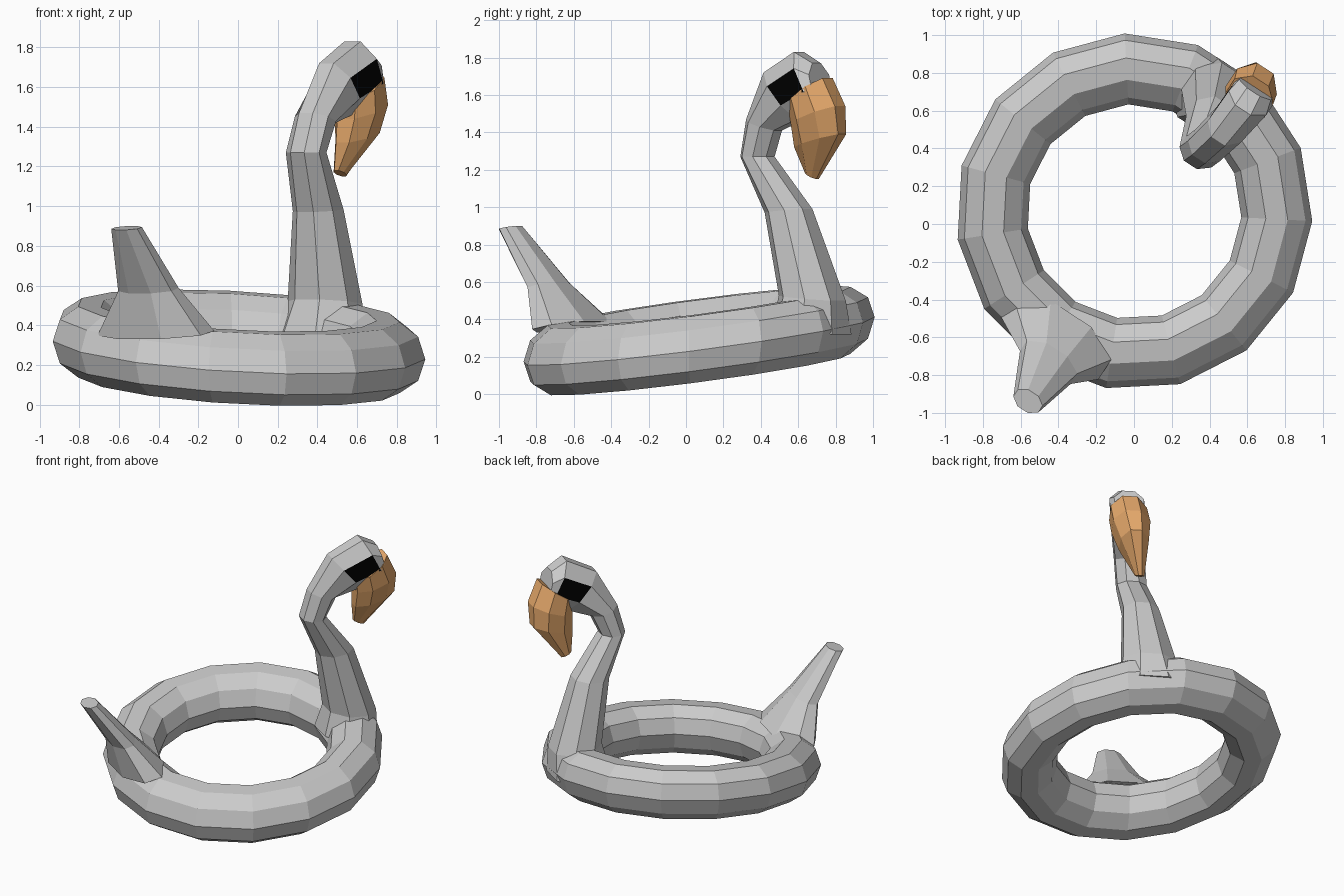
import bpy, bmesh, math
from mathutils import Vector, Matrix

if "Cube" in bpy.data.objects:
    bpy.data.objects.remove(bpy.data.objects["Cube"])

# Neck, head and tail all lie along one diagonal: t runs along it, q across it
ANG = math.radians(57)
ALONG = Vector((math.cos(ANG), math.sin(ANG), 0))
ACROSS = Vector((math.sin(ANG), -math.cos(ANG), 0))
SIDES = 8


def material(name, color):
    m = bpy.data.materials.new(name)
    m.diffuse_color = color
    m.use_nodes = True
    m.node_tree.nodes["Principled BSDF"].inputs["Base Color"].default_value = m.diffuse_color
    return m


def section(rear, front, b, q):
    """Octagon spanning rear..front (t, z) with half width b, shifted sideways by q."""
    r = ALONG * rear[0] + Vector((0, 0, rear[1]))
    f = ALONG * front[0] + Vector((0, 0, front[1]))
    mid, half = (r + f) / 2 + ACROSS * q, (f - r) / 2
    k = 1 / math.cos(math.pi / SIDES)
    pts = []
    for i in range(SIDES):
        a = 2 * math.pi * (i + 0.5) / SIDES
        pts.append(mid + half * k * math.cos(a) + ACROSS * b * k * math.sin(a))
    return pts


def loft(name, sections, mats=(), dark_band=None):
    bm = bmesh.new()
    rings = [[bm.verts.new(p) for p in section(*s)] for s in sections]
    for n, (lo, hi) in enumerate(zip(rings, rings[1:])):
        for i in range(SIDES):
            j = (i + 1) % SIDES
            face = bm.faces.new((lo[i], lo[j], hi[j], hi[i]))
            # the two side faces of the chosen band become the eyes
            if n == dark_band and i in (1, 5):
                face.material_index = 1
    bm.faces.new(rings[0])
    bm.faces.new(rings[-1])
    bmesh.ops.recalc_face_normals(bm, faces=bm.faces)
    mesh = bpy.data.meshes.new(name)
    bm.to_mesh(mesh)
    bm.free()
    for m in mats:
        mesh.materials.append(m)
    ob = bpy.data.objects.new(name, mesh)
    bpy.context.collection.objects.link(ob)
    return ob


grey = material("grey", (0.8, 0.8, 0.8, 1))
black = material("black", (0.0, 0.0, 0.0, 1))
orange = material("orange", (0.8, 0.4, 0.15, 1))

# Swim ring, slightly tilted
bpy.ops.mesh.primitive_torus_add(major_segments=15, minor_segments=10,
                                 major_radius=0.757, minor_radius=0.188)
ring = bpy.context.object
ring.name = "swim_ring"
tilt = Matrix.Identity(4)
tilt[2][0], tilt[2][1] = -0.055, 0.13
ring.data.transform(Matrix.Translation((0, 0.065, 0.287)) @ tilt
                    @ Matrix.Rotation(math.radians(-3), 4, 'Z'))

# Neck and head, with the eyes on the band behind the beak
loft("neck_and_head", [
    ((0.60, 0.36), (0.98, 0.32), 0.23, -0.02),
    ((0.64, 0.53), (0.97, 0.50), 0.18, 0.00),
    ((0.56, 0.97), (0.80, 0.99), 0.12, 0.04),
    ((0.425, 1.27), (0.59, 1.27), 0.10, 0.08),
    ((0.475, 1.47), (0.65, 1.41), 0.10, 0.10),
    ((0.61, 1.72), (0.82, 1.47), 0.105, 0.135),
    ((0.82, 1.83), (0.97, 1.53), 0.118, 0.155),
    ((0.93, 1.77), (0.98, 1.56), 0.10, 0.15),
], (grey, black), dark_band=5)

# Beak
loft("beak", [
    ((0.78, 1.54), (1.00, 1.69), 0.122, 0.150),
    ((0.79, 1.44), (1.07, 1.54), 0.125, 0.135),
    ((0.79, 1.32), (1.07, 1.39), 0.095, 0.115),
    ((0.81, 1.18), (0.88, 1.15), 0.030, 0.065),
], (orange,))

# Tail
loft("tail", [
    ((-0.88, 0.33), (-0.58, 0.39), 0.31, -0.02),
    ((-0.94, 0.56), (-0.78, 0.60), 0.16, 0.02),
    ((-1.145, 0.88), (-1.04, 0.90), 0.078, 0.04),
])
